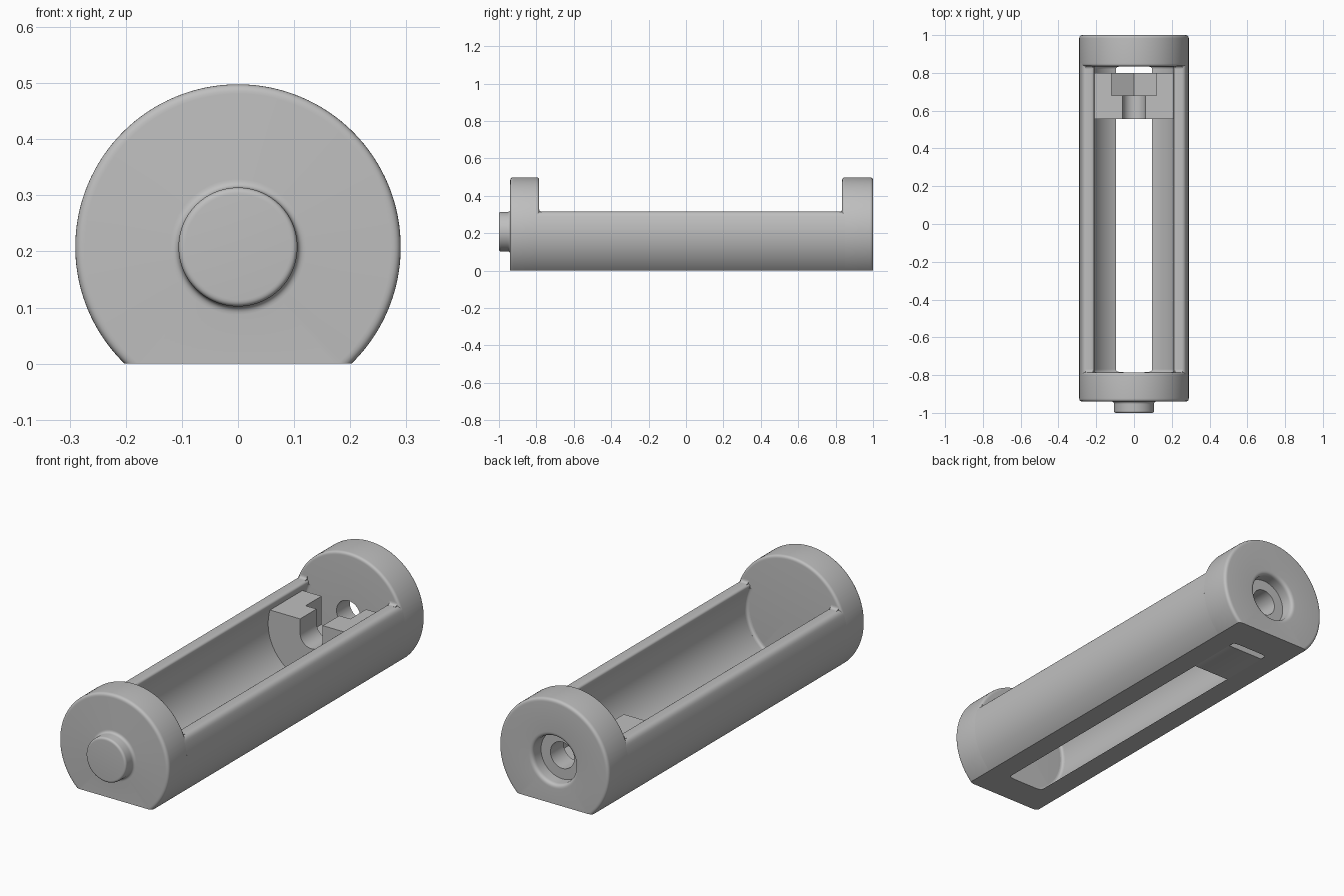
import bpy, bmesh, math
from mathutils import Vector

if "Cube" in bpy.data.objects:
    bpy.data.objects.remove(bpy.data.objects["Cube"], do_unlink=True)

AXIS = 0.208          # height of the tube axis
R_OUT, R_IN = 0.29, 0.229
FRONT, BACK = -0.785, 0.835   # inner faces of the two end caps
RIM = 0.315           # top of the side walls

grey = bpy.data.materials.new("plain grey")
grey.use_nodes = True
grey.diffuse_color = (0.52, 0.52, 0.52, 1)
grey.node_tree.nodes["Principled BSDF"].inputs["Base Color"].default_value = grey.diffuse_color


def finish(name, bm):
    bmesh.ops.recalc_face_normals(bm, faces=bm.faces)
    mesh = bpy.data.meshes.new(name)
    bm.to_mesh(mesh)
    bm.free()
    obj = bpy.data.objects.new(name, mesh)
    bpy.context.collection.objects.link(obj)
    mesh.materials.append(grey)
    bpy.ops.object.select_all(action='DESELECT')
    obj.select_set(True)
    bpy.context.view_layer.objects.active = obj
    bpy.ops.object.shade_smooth_by_angle(angle=math.radians(30))
    return obj


def corner(a, c, b, n=6):
    """Rounded corner from a to b, pulled towards c."""
    a, b, c = Vector(a), Vector(b), Vector(c)
    return [tuple(a * (1 - t) ** 2 + c * 2 * t * (1 - t) + b * t * t)
            for t in (i / n for i in range(n + 1))]


def arc(r, z0, z1, n=32):
    """Points (x, z) on the +x side of a circle about the axis, between two heights."""
    a0, a1 = math.asin((z0 - AXIS) / r), math.asin((z1 - AXIS) / r)
    angles = [a0 + (a1 - a0) * i / n for i in range(n + 1)]
    return [(r * math.cos(a), AXIS + r * math.sin(a)) for a in angles]


def mirrored(points):
    return [(-x, z) for x, z in reversed(points)]


def prism(name, outline, y0, y1):
    """Extrude an (x, z) outline along y."""
    bm = bmesh.new()
    face = bm.faces.new([bm.verts.new((x, y0, z)) for x, z in outline])
    moved = bmesh.ops.extrude_face_region(bm, geom=[face], use_keep_orig=True)["geom"]
    bmesh.ops.translate(bm, vec=(0, y1 - y0, 0),
                        verts=[g for g in moved if isinstance(g, bmesh.types.BMVert)])
    return finish(name, bm)


def lathe(name, profile, closed, top=None):
    """Spin an (r, y) profile about the tube axis and cut it flat at the base."""
    bm = bmesh.new()
    verts = [bm.verts.new((r, y, AXIS)) for r, y in profile]
    pairs = list(zip(verts, verts[1:])) + ([(verts[-1], verts[0])] if closed else [])
    edges = [bm.edges.new(p) for p in pairs]
    bmesh.ops.spin(bm, geom=verts + edges, cent=(0, 0, AXIS), axis=(0, 1, 0),
                   angle=math.tau, steps=128, use_duplicate=False)
    bmesh.ops.remove_doubles(bm, verts=bm.verts, dist=1e-5)
    cuts = [(0, -1)] + ([(top, 1)] if top else [])
    for height, side in cuts:
        cut = bmesh.ops.bisect_plane(bm, geom=bm.verts[:] + bm.edges[:] + bm.faces[:],
                                     plane_co=(0, 0, height), plane_no=(0, 0, side),
                                     clear_outer=True)["geom_cut"]
        bmesh.ops.holes_fill(bm, edges=[g for g in cut if isinstance(g, bmesh.types.BMEdge)])
    return finish(name, bm)


# Front cap with round button
front_profile = (
    [(0, -1)]
    + corner((0.094, -1), (0.106, -1), (0.106, -0.988))
    + corner((0.106, -0.955), (0.106, -0.94), (0.121, -0.94))
    + corner((0.273, -0.94), (R_OUT, -0.94), (R_OUT, -0.923))
    + corner((R_OUT, FRONT - 0.015), (R_OUT, FRONT), (R_OUT - 0.015, FRONT))
    + [(0, FRONT)])
lathe("front_cap", front_profile, False)

# Back cap with counterbored through hole
HOLE, BORE, FLOOR = 0.063, 0.113, 0.935
back_profile = (
    [(HOLE, BACK)]
    + corner((R_OUT - 0.015, BACK), (R_OUT, BACK), (R_OUT, BACK + 0.015))
    + corner((R_OUT, 0.983), (R_OUT, 1), (0.273, 1))
    + corner((BORE + 0.02, 1), (BORE, 1), (BORE, 0.98))
    + [(BORE, FLOOR), (HOLE, FLOOR)])
lathe("back_cap", back_profile, True)

# Side walls with rounded rims, open along the bottom
wall = (arc(R_IN, 0, RIM - 0.02)
        + corner((0.2118, RIM - 0.02), (0.205, RIM), (0.23, RIM))[1:]
        + corner((0.25, RIM), (0.2695, RIM), (0.2766, RIM - 0.02))
        + list(reversed(arc(R_OUT, 0, RIM - 0.02)))[1:])
prism("left_wall", wall, FRONT - 0.015, BACK + 0.015)
prism("right_wall", mirrored(wall), FRONT - 0.015, BACK + 0.015)

# Small fillets where the tube and the rims meet the caps
for side, y, s in (("front", FRONT, 1), ("back", BACK, -1)):
    lathe(side + "_inner_fillet",
          [(R_IN + 0.003, y)]
          + corner((R_IN - 0.015, y), (R_IN, y), (R_IN, y + s * 0.015))
          + [(R_IN + 0.003, y + s * 0.015)], True, RIM - 0.02)
    for hand, x in (("left", 0.238), ("right", -0.238)):
        bm = bmesh.new()
        outline = [(y, RIM - 0.004)] + corner((y, RIM + 0.015), (y, RIM), (y + s * 0.015, RIM)) \
            + [(y + s * 0.015, RIM - 0.004)]
        face = bm.faces.new([bm.verts.new((x - 0.02, a, b)) for a, b in outline])
        moved = bmesh.ops.extrude_face_region(bm, geom=[face], use_keep_orig=True)["geom"]
        bmesh.ops.translate(bm, vec=(0.04, 0, 0),
                            verts=[g for g in moved if isinstance(g, bmesh.types.BMVert)])
        finish(f"{side}_{hand}_rim_fillet", bm)

# Nut holder: bolt slot in front, hexagonal pocket behind
TOP, SLOT, FLAT = 0.275, 0.06, 0.118
base = arc(R_IN, 0, TOP)
shell = mirrored(base) + base
slot = [(SLOT, TOP)] + [(SLOT * math.cos(a), AXIS - SLOT * math.sin(a))
                        for a in (math.pi * i / 24 for i in range(25))] + [(-SLOT, TOP)]
half = FLAT / math.sqrt(3)
pocket = [(FLAT, TOP), (FLAT, AXIS - half), (0, AXIS - 2 * half), (-FLAT, AXIS - half), (-FLAT, TOP)]
prism("bolt_slot_block", shell + slot, 0.555, 0.68)
prism("nut_pocket_block", shell + pocket, 0.68, 0.80)
